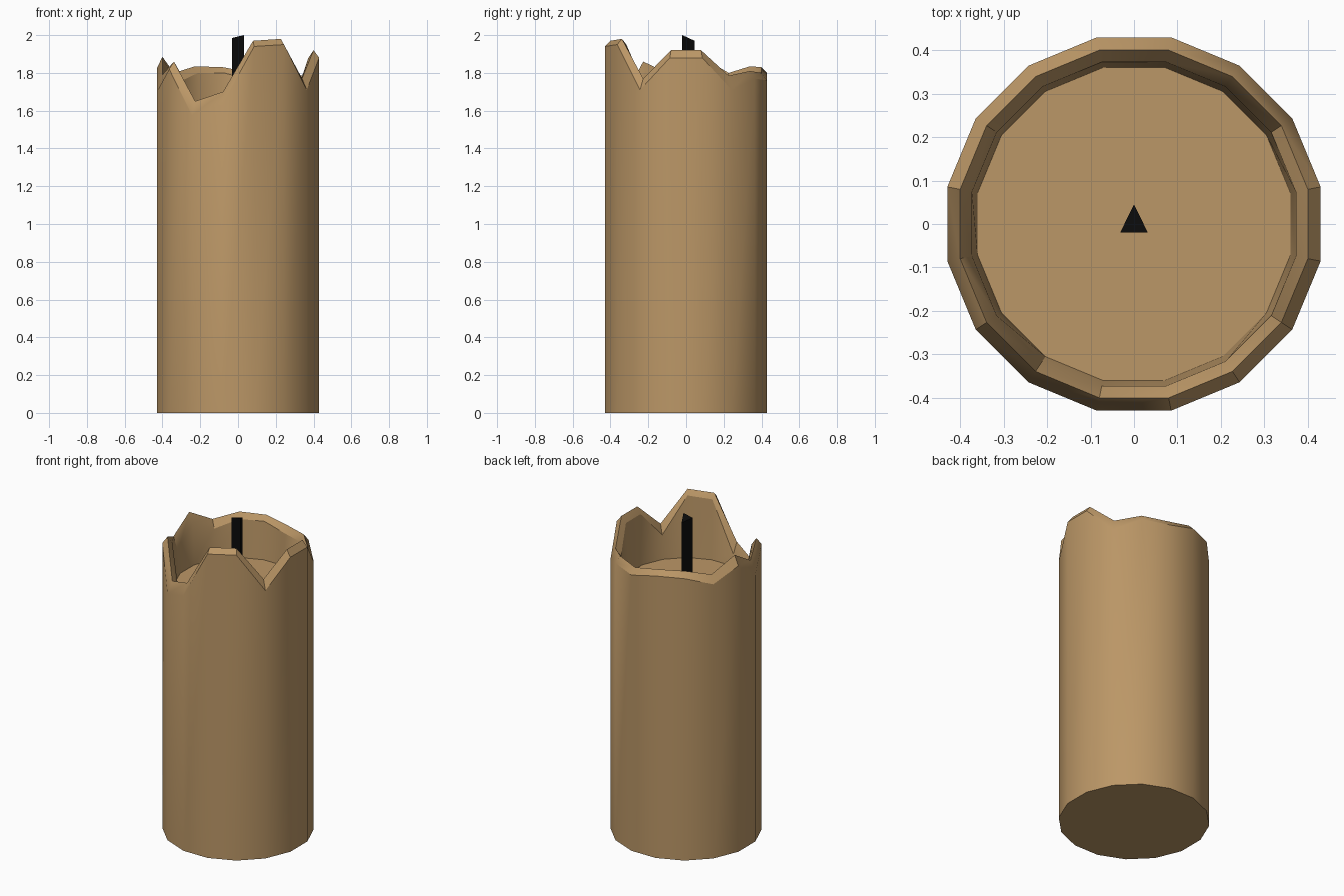
import bpy, bmesh, math

if "Cube" in bpy.data.objects:
    bpy.data.objects.remove(bpy.data.objects["Cube"])

N = 16
# Crest heights and shoulder heights of the melted rim, counter-clockwise from +x
CREST = [1.92, 1.785, 1.81, 1.80, 1.83, 1.835, 1.80, 1.885,
         1.79, 1.86, 1.65, 1.70, 1.97, 1.98, 1.77, 1.92]
SHOULDER = [1.88, 1.71, 1.77, 1.76, 1.80, 1.80, 1.75, 1.825,
            1.70, 1.82, 1.575, 1.63, 1.94, 1.95, 1.71, 1.88]


def material(name, color):
    m = bpy.data.materials.new(name)
    m.diffuse_color = (*color, 1)
    m.use_nodes = True
    m.node_tree.nodes["Principled BSDF"].inputs["Base Color"].default_value = m.diffuse_color
    return m


def ring(bm, r, heights):
    verts = []
    for k, z in enumerate(heights):
        a = math.radians(11.25 + 22.5 * k)
        verts.append(bm.verts.new((r * math.cos(a), r * math.sin(a), z)))
    return verts


def loft(bm, rings):
    # Join successive rings with quads and cap both ends
    for lo, hi in zip(rings, rings[1:]):
        n = len(lo)
        for i in range(n):
            j = (i + 1) % n
            bm.faces.new((lo[i], lo[j], hi[j], hi[i]))
    bm.faces.new(rings[0][::-1])
    bm.faces.new(rings[-1])


def finish(bm, name, mat):
    bmesh.ops.recalc_face_normals(bm, faces=bm.faces[:])
    me = bpy.data.meshes.new(name)
    bm.to_mesh(me)
    bm.free()
    me.materials.append(mat)
    ob = bpy.data.objects.new(name, me)
    bpy.context.collection.objects.link(ob)
    return ob


wax = material("tan_wax", (0.50, 0.31, 0.135))
black = material("black_wick", (0.003, 0.003, 0.003))

# Candle body: outer wall, ridged rim, inner wall and sunken floor
bm = bmesh.new()
loft(bm, [ring(bm, 0.438, [0] * N),
          ring(bm, 0.438, SHOULDER),
          ring(bm, 0.408, CREST),
          ring(bm, 0.380, SHOULDER),
          ring(bm, 0.367, [1.56] * N)])
body = finish(bm, "candle_body", wax)
bpy.context.view_layer.objects.active = body
body.select_set(True)
bpy.ops.object.shade_smooth_by_angle(angle=math.radians(30))

# Wick: three-sided post with a slanted tip
bm = bmesh.new()
tip = [(-0.032, -0.02, 1.985), (0.032, -0.02, 2.0), (0, 0.045, 1.97)]
loft(bm, [[bm.verts.new((x, y, 1.55)) for x, y, z in tip],
          [bm.verts.new(p) for p in tip]])
finish(bm, "wick", black)
